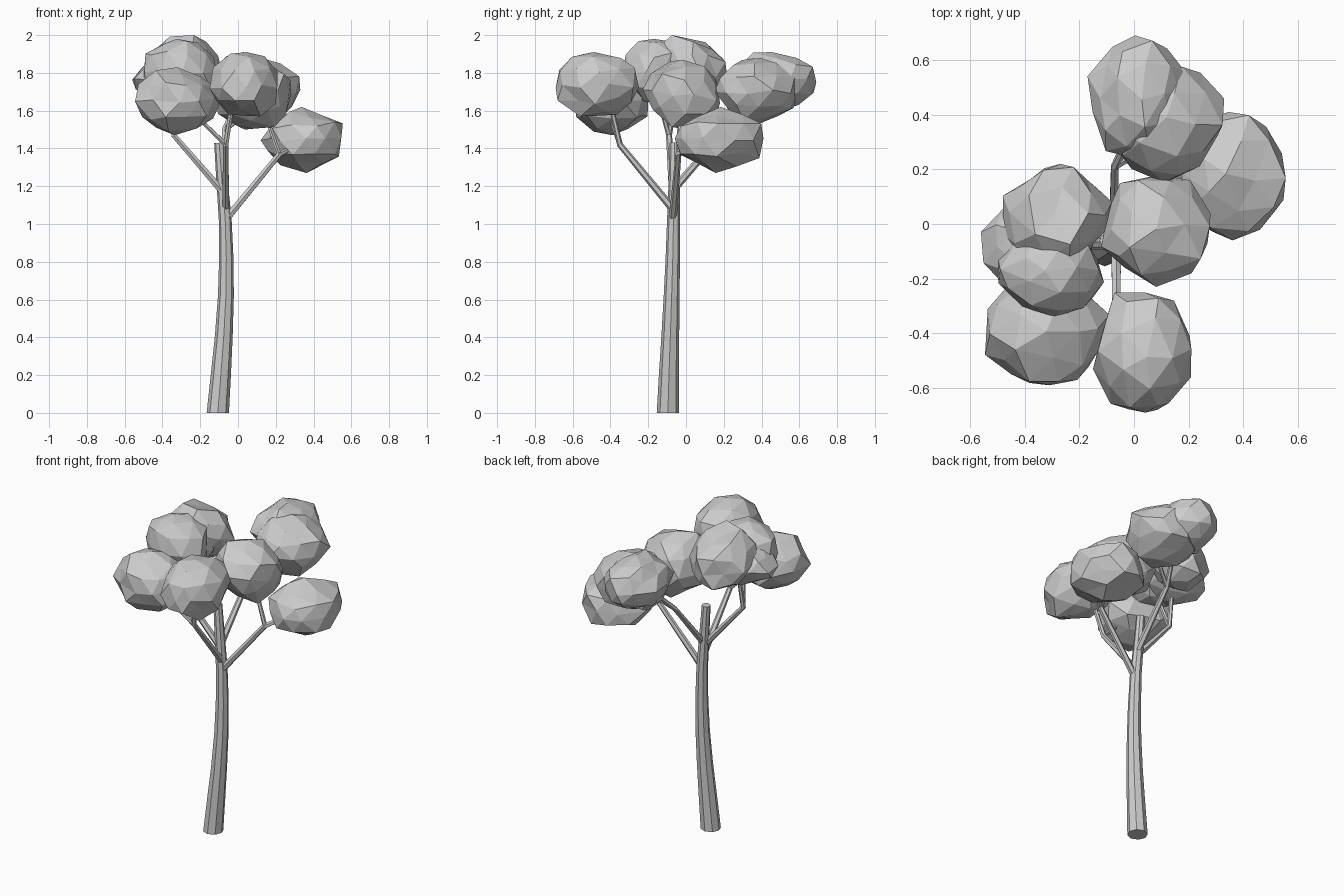
import bpy, bmesh, random
from mathutils import Vector

cube = bpy.data.objects.get("Cube")
if cube:
    bpy.data.objects.remove(cube, do_unlink=True)

grey = bpy.data.materials.new("plain_grey")
grey.use_nodes = True
grey.diffuse_color = (0.6, 0.6, 0.6, 1)
grey.node_tree.nodes["Principled BSDF"].inputs["Base Color"].default_value = grey.diffuse_color


def add_object(name, bm):
    bmesh.ops.recalc_face_normals(bm, faces=bm.faces)
    mesh = bpy.data.meshes.new(name)
    bm.to_mesh(mesh)
    bm.free()
    mesh.materials.append(grey)
    obj = bpy.data.objects.new(name, mesh)
    bpy.context.collection.objects.link(obj)
    return obj


def tube(name, path, sides):
    """Tapered faceted tube through (x, y, z, radius) points."""
    bm = bmesh.new()
    points = [Vector(p[:3]) for p in path]
    rings = []
    for i, p in enumerate(points):
        axis = points[min(i + 1, len(points) - 1)] - points[max(i - 1, 0)]
        turn = Vector((0, 0, 1)).rotation_difference(axis)
        if i == 0 and p.z == 0:
            turn.identity()
        ring = bmesh.ops.create_circle(bm, segments=sides, radius=path[i][3])["verts"]
        for v in ring:
            v.co = turn @ v.co + p
        rings.append(ring)
    for low, high in zip(rings, rings[1:]):
        for k in range(sides):
            j = (k + 1) % sides
            bm.faces.new((low[k], low[j], high[j], high[k]))
    bm.faces.new(rings[0])
    bm.faces.new(rings[-1])
    return add_object(name, bm)


def foliage(name, seed, x, y, z, lean=0):
    """Lumpy low-poly clump filling the given (low, high) ranges; lean raises its back."""
    rng = random.Random(seed)
    bm = bmesh.new()
    bmesh.ops.create_icosphere(bm, subdivisions=2, radius=1)
    for v in bm.verts:
        v.co *= rng.uniform(0.93, 1.06)
        v.co += Vector([rng.uniform(-0.08, 0.08) for _ in range(3)])
        v.co.z += lean * v.co.y
    for axis, (low, high) in enumerate((x, y, z)):
        values = [v.co[axis] for v in bm.verts]
        start, span = min(values), max(values) - min(values)
        for v in bm.verts:
            v.co[axis] = low + (v.co[axis] - start) / span * (high - low)
    return add_object(name, bm)


# Gently bowed trunk
tube("trunk", [(-0.107, -0.096, 0, 0.059), (-0.09, -0.09, 0.21, 0.053),
               (-0.075, -0.083, 0.41, 0.047), (-0.064, -0.076, 0.62, 0.042),
               (-0.062, -0.07, 0.82, 0.038), (-0.068, -0.066, 1.03, 0.034),
               (-0.085, -0.062, 1.23, 0.03), (-0.1, -0.06, 1.43, 0.026)], 8)

# Main branches, each with an elbow, and their side forks
branches = {
    "left_branch": [(-0.06, -0.07, 1.03), (0.22, -0.04, 1.37), (0.34, 0.08, 1.43)],
    "left_fork": [(0.22, -0.04, 1.36), (0.14, -0.03, 1.6)],
    "front_branch": [(-0.065, -0.07, 1.08), (-0.065, -0.35, 1.42), (-0.03, -0.4, 1.64)],
    "front_fork": [(-0.065, -0.35, 1.42), (-0.22, -0.4, 1.57)],
    "right_branch": [(-0.08, -0.07, 1.17), (-0.34, -0.09, 1.47), (-0.33, -0.05, 1.72)],
    "right_fork": [(-0.34, -0.09, 1.47), (-0.29, -0.16, 1.72)],
    "back_branch": [(-0.075, -0.06, 1.19), (-0.07, 0.21, 1.5), (0.0, 0.36, 1.66)],
    "back_fork": [(-0.07, 0.21, 1.5), (0.12, 0.32, 1.64)],
}
for name, points in branches.items():
    fork = "fork" in name
    radii = (0.014, 0.011) if fork else (0.021, 0.016, 0.012)
    tube(name, [p + (r,) for p, r in zip(points, radii)], 6)

# Foliage clumps
clumps = {
    "back": ((-0.17, 0.2), (0.24, 0.69), (1.59, 1.91)),
    "back_left": ((-0.1, 0.33), (0.15, 0.59), (1.53, 1.88)),
    "low_left": ((0.12, 0.555), (-0.06, 0.41), (1.27, 1.62)),
    "middle": ((-0.12, 0.28), (-0.23, 0.18), (1.5, 1.87), -0.15),
    "top_right": ((-0.48, -0.08), (-0.14, 0.22), (1.65, 2.0), -0.3),
    "high_right": ((-0.5, -0.11), (-0.34, 0.02), (1.64, 1.98)),
    "outer_right": ((-0.56, -0.14), (-0.24, 0.07), (1.63, 1.89)),
    "front_right": ((-0.545, -0.09), (-0.59, -0.2), (1.47, 1.83)),
    "front": ((-0.15, 0.21), (-0.69, -0.25), (1.57, 1.91)),
}
for seed, (name, ranges) in enumerate(clumps.items()):
    foliage(name + "_foliage", seed, *ranges)
